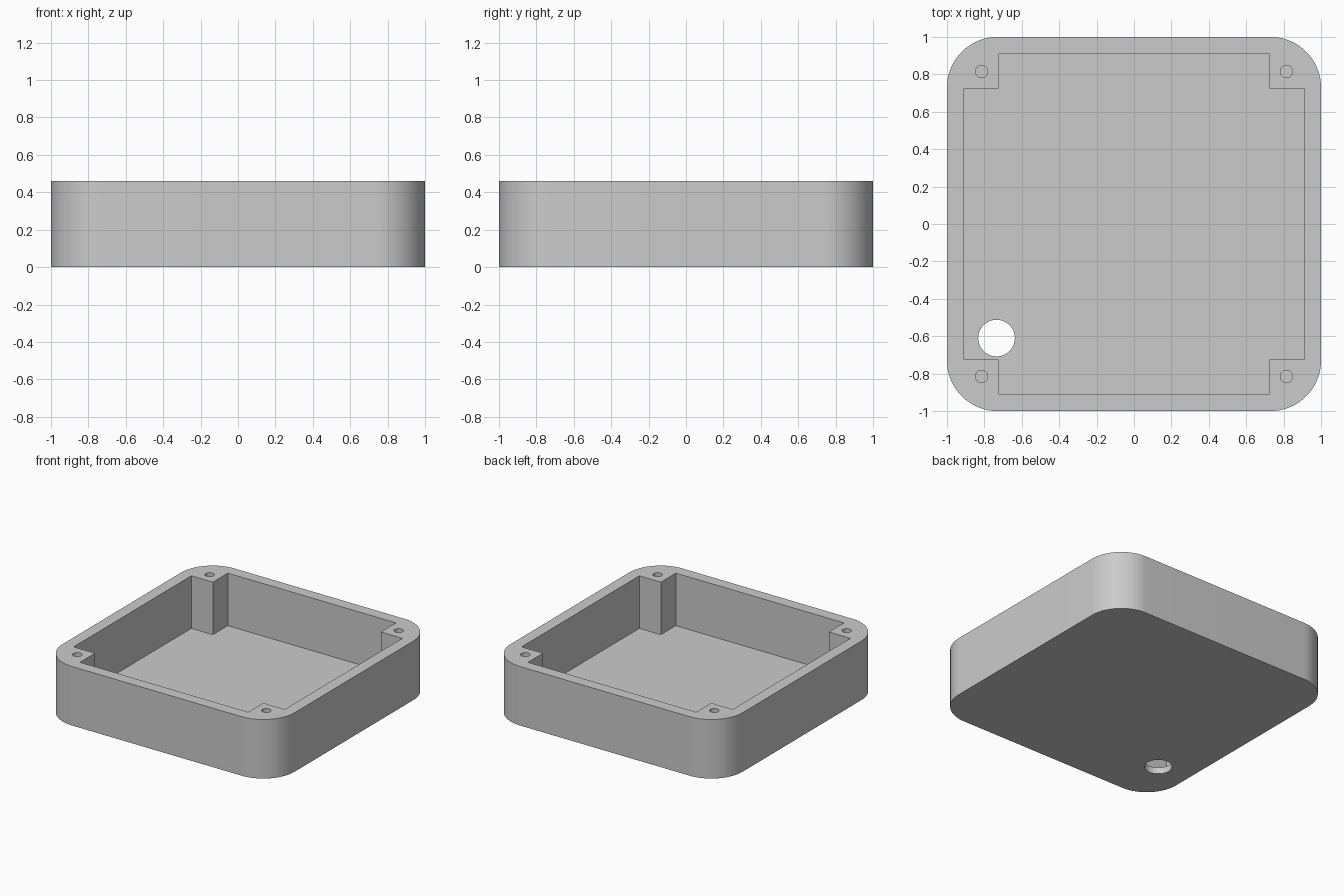
import bpy
import bmesh
from math import sin, cos, pi, radians

if "Cube" in bpy.data.objects:
    bpy.data.objects.remove(bpy.data.objects["Cube"])

HEIGHT, FLOOR = 0.46, 0.05
HALF, CORNER = 1.0, 0.27          # outer size and corner radius
INNER, POST = 0.91, 0.725         # cavity half size and corner post edge
SCREW = 0.815                     # screw hole offset

grey = bpy.data.materials.new("plain grey")
grey.use_nodes = True
grey.diffuse_color = (0.6, 0.6, 0.6, 1)
grey.node_tree.nodes["Principled BSDF"].inputs["Base Color"].default_value = (0.6, 0.6, 0.6, 1)


def arc(cx, cy, r, start, sweep, steps):
    return [(cx + r * cos(start + sweep * i / steps),
             cy + r * sin(start + sweep * i / steps)) for i in range(steps + 1)]


def circle(cx, cy, r, steps=40):
    return arc(cx, cy, r, 0, 2 * pi, steps)[:-1]


def prism(name, outline, z0, z1):
    """Extrude a closed counter-clockwise outline from z0 to z1."""
    bm = bmesh.new()
    base = bm.faces.new([bm.verts.new((x, y, z0)) for x, y in outline])
    top = bmesh.ops.extrude_face_region(bm, geom=[base], use_keep_orig=True)["geom"]
    for v in top:
        if isinstance(v, bmesh.types.BMVert):
            v.co.z = z1
    bmesh.ops.recalc_face_normals(bm, faces=bm.faces)
    mesh = bpy.data.meshes.new(name)
    bm.to_mesh(mesh)
    bm.free()
    mesh.materials.append(grey)
    obj = bpy.data.objects.new(name, mesh)
    bpy.context.collection.objects.link(obj)
    return obj


# Outer block with rounded vertical corners
quadrants = [(1, 1), (-1, 1), (-1, -1), (1, -1)]
c = HALF - CORNER
outline = []
for i, (sx, sy) in enumerate(quadrants):
    outline += arc(sx * c, sy * c, CORNER, i * pi / 2, pi / 2, 24)
box = prism("enclosure_box", outline, 0, HEIGHT)

# Cavity that leaves a square post in each corner
cross = []
for i, (sx, sy) in enumerate(quadrants):
    notch = [(INNER, POST), (POST, POST), (POST, INNER)]
    if i % 2:
        notch.reverse()
    cross += [(sx * x, sy * y) for x, y in notch]
cutters = [prism("cavity_cutter", cross, FLOOR, HEIGHT + 0.2)]

# Blind screw holes in the posts
for sx, sy in quadrants:
    cutters.append(prism("screw_hole_cutter", circle(sx * SCREW, sy * SCREW, 0.033, 32),
                         FLOOR, HEIGHT + 0.1))

# Cable hole through the floor
cutters.append(prism("cable_hole_cutter", circle(-0.735, -0.61, 0.098, 48), -0.1, 0.15))

for cutter in cutters:
    cutter.hide_render = True
    mod = box.modifiers.new(cutter.name, "BOOLEAN")
    mod.operation = "DIFFERENCE"
    mod.solver = "EXACT"
    mod.object = cutter

# Bake the cuts and drop the cutters
bpy.context.view_layer.update()
graph = bpy.context.evaluated_depsgraph_get()
cut_mesh = bpy.data.meshes.new_from_object(box.evaluated_get(graph))
box.modifiers.clear()
box.data = cut_mesh
for cutter in cutters:
    bpy.data.objects.remove(cutter)

# Smooth round walls, sharp edges elsewhere
bpy.ops.object.select_all(action="DESELECT")
box.select_set(True)
bpy.context.view_layer.objects.active = box
bpy.ops.object.shade_smooth_by_angle(angle=radians(30))
